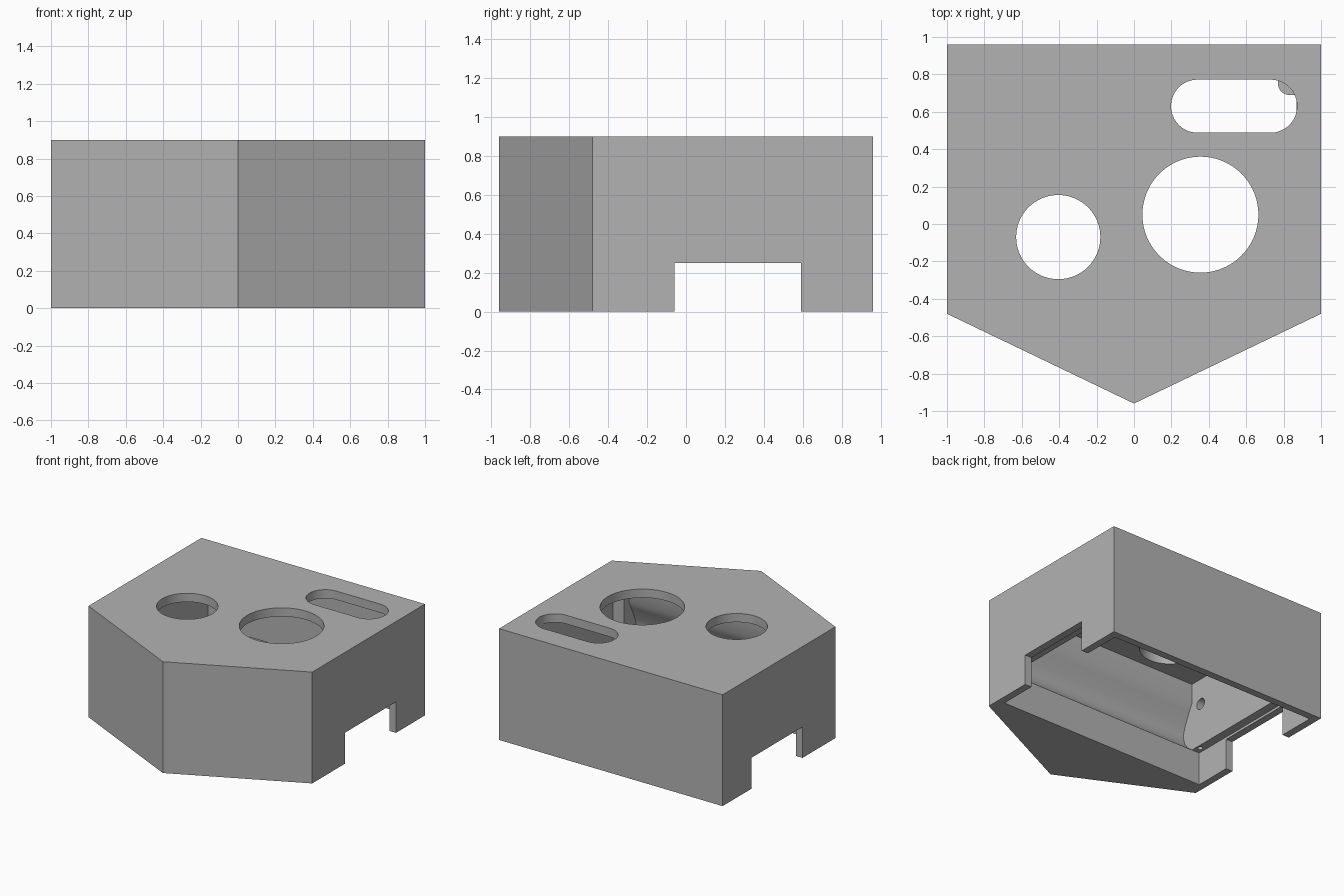
import bpy, bmesh, math
from mathutils import Matrix

if "Cube" in bpy.data.objects:
    bpy.data.objects.remove(bpy.data.objects["Cube"])

grey = bpy.data.materials.new("plain grey")
grey.diffuse_color = (0.45, 0.45, 0.45, 1)
grey.use_nodes = True
grey.node_tree.nodes["Principled BSDF"].inputs["Base Color"].default_value = grey.diffuse_color


def prism(name, outline, low, high, axis="z"):
    """Extrude a closed outline; axis x takes (y, z) points, axis z takes (x, y)."""
    bm = bmesh.new()
    if axis == "z":
        pts = [(a, b, low) for a, b in outline]
        step = (0, 0, high - low)
    else:
        pts = [(low, a, b) for a, b in outline]
        step = (high - low, 0, 0)
    face = bm.faces.new([bm.verts.new(p) for p in pts])
    ext = bmesh.ops.extrude_face_region(bm, geom=[face])
    moved = [v for v in ext["geom"] if isinstance(v, bmesh.types.BMVert)]
    bmesh.ops.translate(bm, verts=moved, vec=step)
    bmesh.ops.recalc_face_normals(bm, faces=bm.faces)
    mesh = bpy.data.meshes.new(name)
    bm.to_mesh(mesh)
    bm.free()
    mesh.materials.append(grey)
    ob = bpy.data.objects.new(name, mesh)
    bpy.context.collection.objects.link(ob)
    return ob


def rect(x0, x1, y0, y1):
    return [(x0, y0), (x1, y0), (x1, y1), (x0, y1)]


def arc(cx, cy, r, a0, a1, n):
    return [(cx + r * math.cos(math.radians(a0 + (a1 - a0) * i / n)),
             cy + r * math.sin(math.radians(a0 + (a1 - a0) * i / n))) for i in range(n + 1)]


def circle(cx, cy, r, n=64):
    return arc(cx, cy, r, 0, 360, n)[:-1]


def combine(target, tool, operation):
    tool.hide_render = True
    mod = target.modifiers.new(tool.name, "BOOLEAN")
    mod.operation, mod.solver, mod.object = operation, "EXACT", tool
    bpy.context.view_layer.objects.active = target
    bpy.ops.object.modifier_apply(modifier=mod.name)
    bpy.data.objects.remove(tool)


# Five-sided outer shell
housing = prism("housing", [(0, -0.96), (1, -0.48), (1, 0.96), (-1, 0.96), (-1, -0.48)], 0, 0.9)

# Recess for a base plate, then the deep cavity with a hollowed front wall
cavity_profile = [(-0.37, 0.2), (0.86, 0.2), (0.86, 0.83), (-0.37, 0.83), (-0.37, 0.67),
                  (-0.40, 0.61), (-0.45, 0.50), (-0.47, 0.43), (-0.455, 0.36), (-0.42, 0.31),
                  (-0.37, 0.27)]
combine(housing, prism("base_recess", rect(-0.94, 0.94, -0.37, 0.90), -0.1, 0.27), "DIFFERENCE")
combine(housing, prism("cavity", cavity_profile, -0.87, 0.87, "x"), "DIFFERENCE")

# Corner posts inside the right end
back_post = [(0.90, 0.88), (0.77, 0.88), (0.77, 0.75)] + arc(0.83, 0.75, 0.06, 180, 270, 8) + [(0.90, 0.69)]
back_post.pop(2)
front_post = rect(0.77, 0.90, -0.50, -0.31)
combine(housing, prism("back_post", back_post, 0.27, 0.80), "UNION")
combine(housing, prism("front_post", front_post, 0.27, 0.85), "UNION")

# Openings in the top
combine(housing, prism("large_hole", circle(0.355, 0.05, 0.31, 96), 0.805, 1), "DIFFERENCE")
combine(housing, prism("small_hole", circle(-0.405, -0.07, 0.225, 72), 0.805, 1), "DIFFERENCE")
slot = arc(0.34, 0.63, 0.142, 90, 270, 24) + arc(0.73, 0.63, 0.142, -90, 90, 24)
combine(housing, prism("slot", slot, 0.805, 1), "DIFFERENCE")

# Passage through both side walls
combine(housing, prism("side_notch", rect(-0.06, 0.59, -0.1, 0.25), -1.2, 1.2, "x"), "DIFFERENCE")

# Screw holes in the ledges and a blind hole in the left end wall
for sx in (-1, 1):
    for y in (-0.31, 0.82):
        combine(housing, prism("screw_hole", circle(sx * 0.9, y, 0.02, 20), 0.2, 0.45), "DIFFERENCE")
combine(housing, prism("blind_hole", circle(-0.27, 0.62, 0.045, 24), -0.93, -0.8, "x"), "DIFFERENCE")

# Smooth the round walls and keep the edges sharp
bpy.ops.object.select_all(action="DESELECT")
housing.select_set(True)
bpy.context.view_layer.objects.active = housing
bpy.ops.object.shade_smooth_by_angle(angle=math.radians(30))
